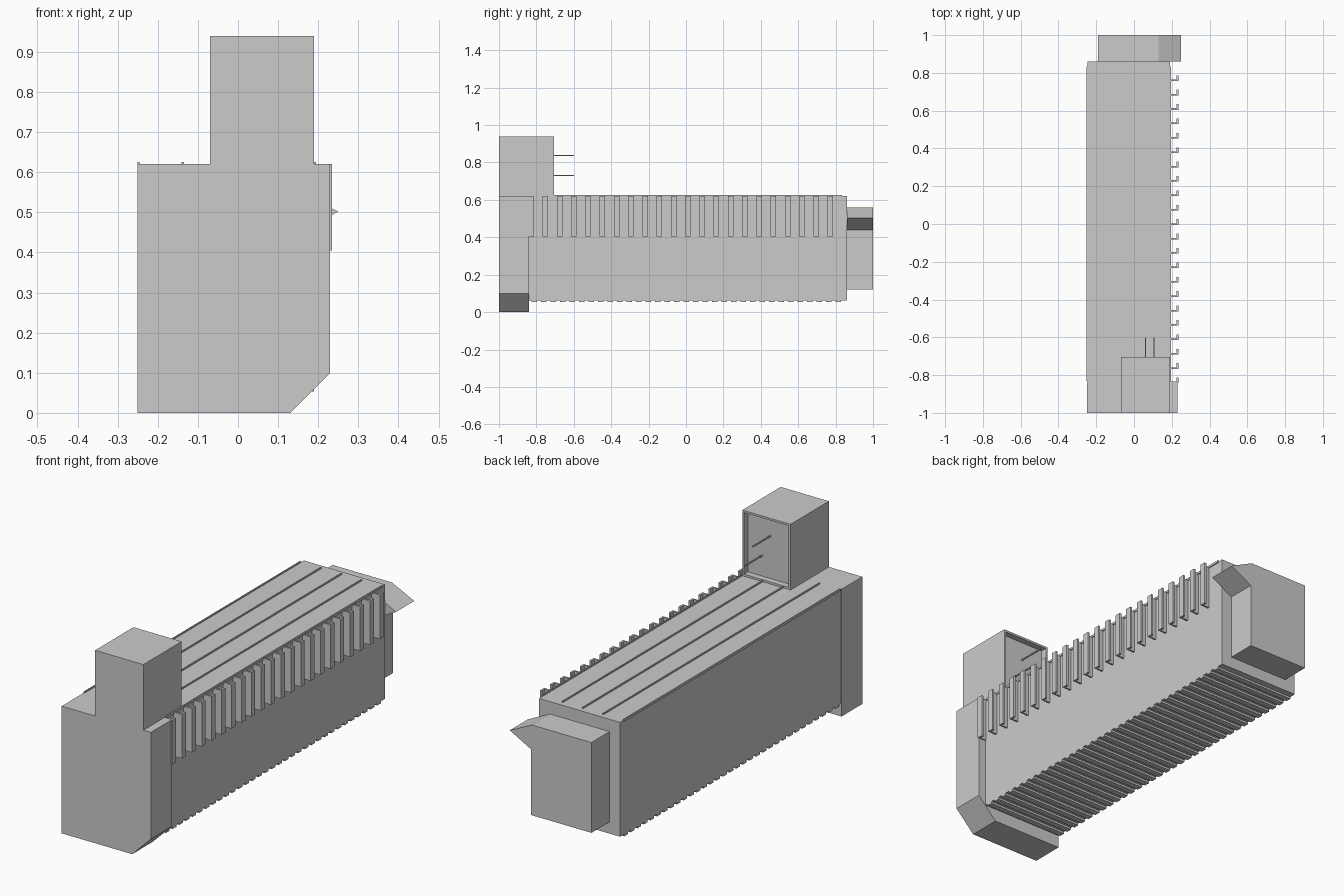
import bpy
import bmesh
from mathutils import Vector

cube = bpy.data.objects.get("Cube")
if cube:
    bpy.data.objects.remove(cube, do_unlink=True)

grey = bpy.data.materials.new("plain grey")
grey.use_nodes = True
colour = (0.6, 0.6, 0.6, 1)
grey.diffuse_color = colour
grey.node_tree.nodes["Principled BSDF"].inputs["Base Color"].default_value = colour


def finish(name, bm):
    bmesh.ops.recalc_face_normals(bm, faces=bm.faces)
    mesh = bpy.data.meshes.new(name)
    bm.to_mesh(mesh)
    bm.free()
    mesh.materials.append(grey)
    obj = bpy.data.objects.new(name, mesh)
    bpy.context.collection.objects.link(obj)
    return obj


def add_prism(bm, outline, shift):
    """Extrude a flat outline of 3D points along a vector."""
    face = bm.faces.new([bm.verts.new(p) for p in outline])
    ext = bmesh.ops.extrude_face_region(bm, geom=[face], use_keep_orig=True)
    verts = [v for v in ext["geom"] if isinstance(v, bmesh.types.BMVert)]
    bmesh.ops.translate(bm, vec=Vector(shift), verts=verts)


def add_box(bm, x0, x1, y0, y1, z0, z1):
    add_prism(bm, [(x0, y0, z0), (x1, y0, z0), (x1, y1, z0), (x0, y1, z0)],
              (0, 0, z1 - z0))


# Long main body
bm = bmesh.new()
add_box(bm, -0.247, 0.19, -0.84, 0.86, 0.063, 0.62)
finish("main_body", bm)

# Front end block with one cut lower corner
bm = bmesh.new()
outline = [(-0.25, 0), (0.13, 0), (0.23, 0.1), (0.23, 0.62), (-0.25, 0.62)]
add_prism(bm, [(x, -1, z) for x, z in outline], (0, 0.16, 0))
finish("front_end_block", bm)

# Rear latch with a pointed lip
bm = bmesh.new()
outline = [(-0.19, 0.12), (0.135, 0.12), (0.135, 0.44), (0.25, 0.502),
           (0.13, 0.56), (-0.19, 0.56)]
add_prism(bm, [(x, 0.86, z) for x, z in outline], (0, 0.14, 0))
finish("rear_latch", bm)

# Socket housing, recessed on its rear face
bm = bmesh.new()
add_box(bm, -0.07, 0.19, -1, -0.705, 0.62, 0.94)
bmesh.ops.recalc_face_normals(bm, faces=bm.faces)
rear = max(bm.faces, key=lambda f: f.calc_center_median().y)
bmesh.ops.inset_individual(bm, faces=[rear], thickness=0.014)
ext = bmesh.ops.extrude_discrete_faces(bm, faces=[rear])
bmesh.ops.translate(bm, vec=(0, -0.03, 0), verts=ext["faces"][0].verts)
finish("socket_housing", bm)

# Two thin contact pins
bm = bmesh.new()
for x, z in [(0.06, 0.837), (0.105, 0.73)]:
    add_box(bm, x - 0.003, x + 0.003, -0.74, -0.6, z - 0.003, z + 0.003)
finish("contact_pins", bm)

# Row of L-shaped side fins
bm = bmesh.new()
for i in range(22):
    y = -0.843 + i * 0.0762
    outline = [(0.185, y), (0.235, y), (0.235, y + 0.03), (0.225, y + 0.03),
               (0.225, y + 0.008), (0.185, y + 0.008)]
    add_prism(bm, [(px, py, 0.405) for px, py in outline], (0, 0, 0.215))
finish("side_fins", bm)

# Fine ridges along the top
bm = bmesh.new()
for i in range(5):
    x = -0.248 + i * 0.11
    add_box(bm, x - 0.003, x + 0.003, -0.83, 0.835, 0.615, 0.626)
finish("top_ridges", bm)

# Crosswise ribs under the body
bm = bmesh.new()
for i in range(33):
    y = -0.825 + i * 0.0508
    add_box(bm, -0.247, 0.19, y, y + 0.028, 0.053, 0.066)
finish("bottom_ribs", bm)
